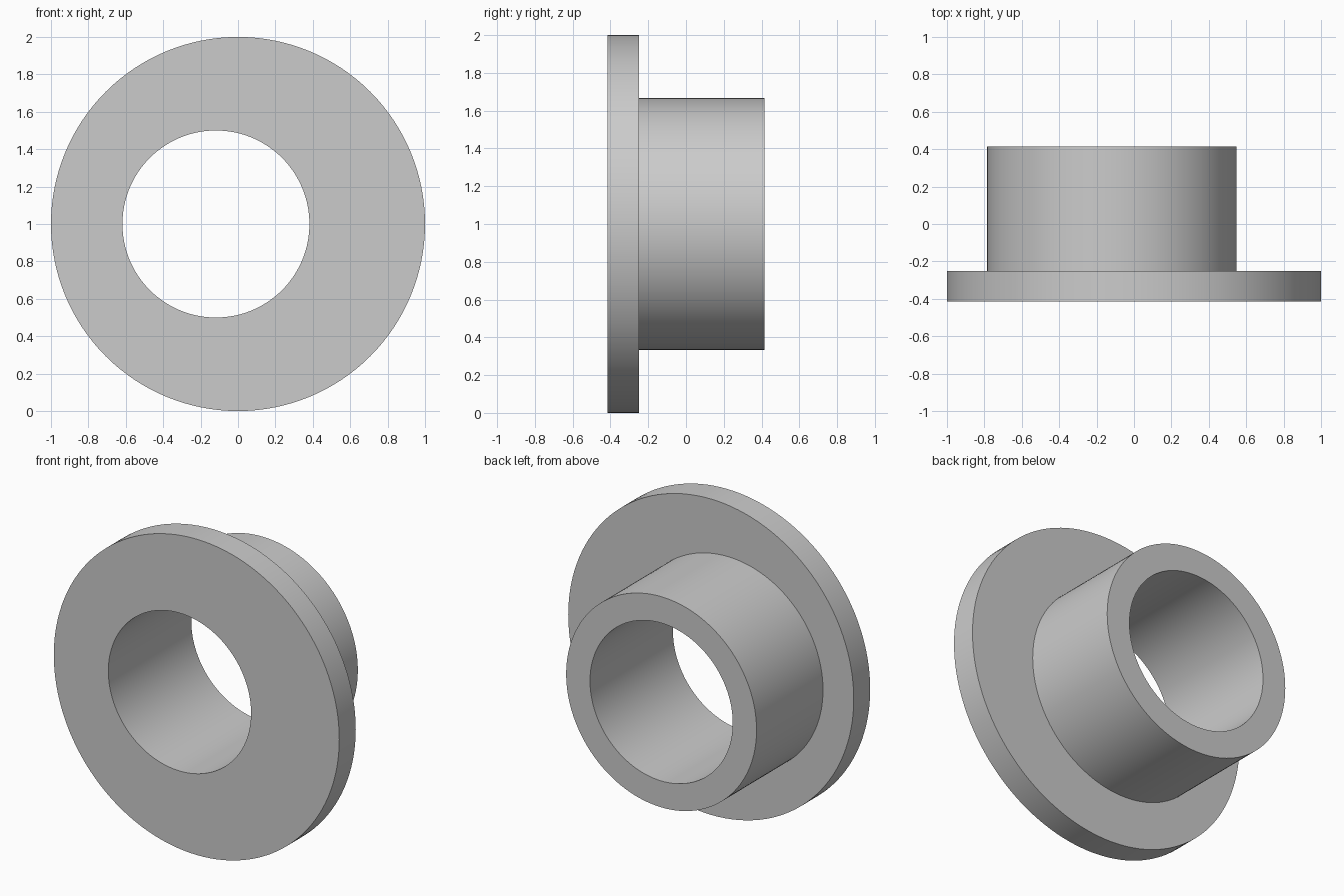
import bpy, bmesh, math

cube = bpy.data.objects.get("Cube")
if cube:
    bpy.data.objects.remove(cube, do_unlink=True)

SEGMENTS = 128
OFFSET = -0.118            # sleeve and bore sit off the flange centre
FRONT, STEP, BACK = -0.415, -0.25, 0.415
FLANGE_R, SLEEVE_R, BORE_R = 1.0, 0.667, 0.5

# Plain grey metal
grey = bpy.data.materials.new("grey_metal")
grey.use_nodes = True
colour = (0.6, 0.6, 0.6, 1)
grey.diffuse_color = colour
grey.node_tree.nodes["Principled BSDF"].inputs["Base Color"].default_value = colour

bm = bmesh.new()


def ring(x, y, radius):
    """Circle of vertices around the y axis."""
    angles = [math.tau * i / SEGMENTS for i in range(SEGMENTS)]
    return [bm.verts.new((x + radius * math.cos(a), y, 1 + radius * math.sin(a)))
            for a in angles]


# Closed section: flange front, rim, flange back, sleeve, sleeve end, bore
rings = [
    ring(OFFSET, FRONT, BORE_R),
    ring(0, FRONT, FLANGE_R),
    ring(0, STEP, FLANGE_R),
    ring(OFFSET, STEP, SLEEVE_R),
    ring(OFFSET, BACK, SLEEVE_R),
    ring(OFFSET, BACK, BORE_R),
]
for a, b in zip(rings, rings[1:] + rings[:1]):
    for i in range(SEGMENTS):
        j = (i + 1) % SEGMENTS
        bm.faces.new((a[i], a[j], b[j], b[i]))
bmesh.ops.recalc_face_normals(bm, faces=bm.faces)

mesh = bpy.data.meshes.new("flanged_bushing")
bm.to_mesh(mesh)
bm.free()
mesh.materials.append(grey)
bushing = bpy.data.objects.new("flanged_bushing", mesh)
bpy.context.collection.objects.link(bushing)

# Smooth round walls, sharp rims
bpy.ops.object.select_all(action='DESELECT')
bushing.select_set(True)
bpy.context.view_layer.objects.active = bushing
bpy.ops.object.shade_smooth_by_angle(angle=math.radians(30))
